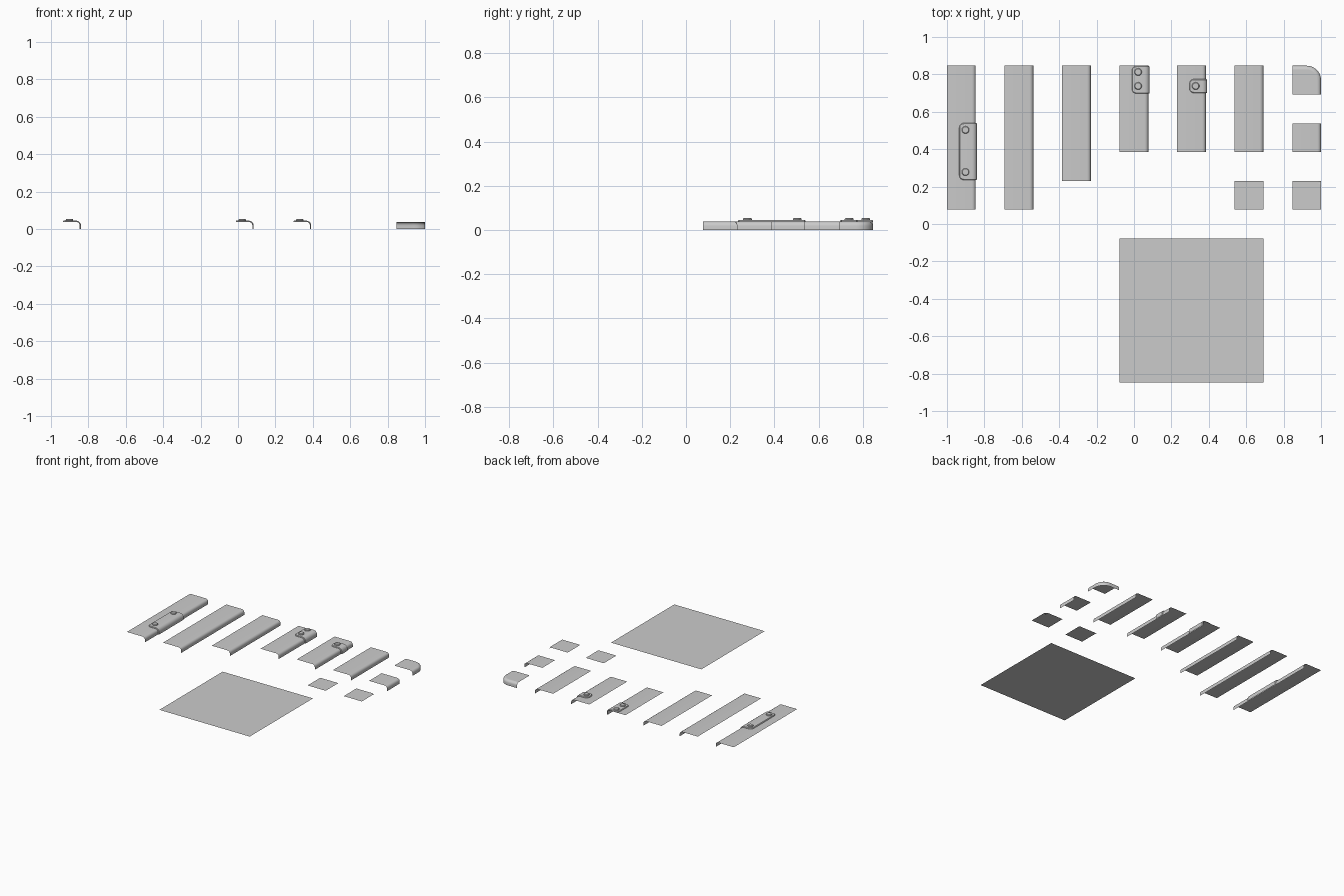
import bpy, bmesh
from math import sin, cos, pi, sqrt, hypot
from mathutils import Vector

if "Cube" in bpy.data.objects:
    bpy.data.objects.remove(bpy.data.objects["Cube"])

U = 2 / 13            # module size of the kit
TOP = U / 4           # height of the flat sheets
R = 0.02              # radius of the rolled edge
SEG = 4

# Rolled edge: (inset from the outer edge, height), flat side first
EDGE = [(R - R * sin(pi / 2 * i / SEG), TOP - R + R * cos(pi / 2 * i / SEG))
        for i in range(SEG + 1)]


def make(name, verts, faces, loc):
    bm = bmesh.new()
    vs = [bm.verts.new(v) for v in verts]
    for f in faces:
        bm.faces.new([vs[i] for i in f])
    bmesh.ops.remove_doubles(bm, verts=bm.verts, dist=1e-6)
    bm.normal_update()
    # open sheets face upward
    if sum(f.normal.z * f.calc_area() for f in bm.faces) < 0:
        bmesh.ops.reverse_faces(bm, faces=bm.faces)
    me = bpy.data.meshes.new(name)
    bm.to_mesh(me)
    bm.free()
    ob = bpy.data.objects.new(name, me)
    bpy.context.collection.objects.link(ob)
    ob.location = (loc[0], loc[1], 0)
    bpy.ops.object.select_all(action='DESELECT')
    ob.select_set(True)
    bpy.context.view_layer.objects.active = ob
    bpy.ops.object.shade_smooth_by_angle(angle=pi / 6)
    return ob


def grid(name, rows, loc, extra=None):
    n = len(rows[0])
    verts = [p for r in rows for p in r]
    faces = [(i * n + j, i * n + j + 1, (i + 1) * n + j + 1, (i + 1) * n + j)
             for i in range(len(rows) - 1) for j in range(n - 1)]
    if extra:             # flat polygon joined to the first row
        faces.append(list(range(n)) + list(range(len(verts), len(verts) + len(extra))))
        verts += extra
    return make(name, verts, faces, loc)


def flat(name, x, y, size):
    grid(name, [[(0, 0, TOP), (size, 0, TOP)], [(0, size, TOP), (size, size, TOP)]], (x, y))


def strip(name, x, y_top, length):
    prof = [(0, TOP)] + [(U - d, z) for d, z in EDGE] + [(U, 0)]
    grid(name, [[(px, 0, z), (px, length, z)] for px, z in prof], (x, y_top - length))


def on_edge(s):
    """Point and normal at run s along the strip's profile."""
    a, b = U - R, R * pi / 2
    if s <= a:
        return Vector((s, 0, TOP)), Vector((0, 0, 1))
    if s <= a + b:
        t = (s - a) / R
        n = Vector((sin(t), 0, cos(t)))
        return Vector((a, 0, TOP - R)) + n * R, n
    return Vector((U, 0, TOP - R - (s - a - b))), Vector((1, 0, 0))


def bracket(name, x, y0, y1, bolts):
    # raised plate wrapped over the rolled edge
    mid, half, rad, bev, t = (y0 + y1) / 2, (y1 - y0) / 2, 0.026, 0.004, 0.007
    s0, a, b = 0.065, U - R, R * pi / 2
    cols = [(0, 0), (0, t - bev)]
    cols += [(rad * (1 - cos(pi / 2 * i / 6)), t) for i in range(2, 7)]
    cols += [(a - s0 + b * i / SEG, t) for i in range(SEG + 1)]
    cols.append((a - s0 + b + TOP - R, t))
    rows = []
    for s, h in cols:
        k = max(rad - s, 0)
        w = half - rad + sqrt(max(rad * rad - k * k, 0))
        p, n = on_edge(s0 + s)
        sec = [(-w, 0), (-w, min(h, t - bev)), (-w + bev, h)]
        sec += [(-v, z) for v, z in reversed(sec)]
        rows.append([p + n * z + Vector((0, v, 0)) for v, z in sec])
    grid(name, rows, (x, mid))
    # domed bolt heads
    for i, by in enumerate(bolts):
        rings = [(0.02, TOP + t - 0.002), (0.02, TOP + 0.011), (0.0165, TOP + 0.016)]
        n = 16
        pts = [[(r * cos(2 * pi * j / n), r * sin(2 * pi * j / n), z) for j in range(n + 1)]
               for r, z in rings]
        grid(f"{name}_bolt_{i + 1}", pts[::-1], (x + 0.099, by), [(0, 0, TOP + 0.016)])


Y = 5.5 * U
X = [-1 + 2 * U * i for i in range(7)]

# Edge strips of decreasing length
for i, n in enumerate((5, 5, 4, 3, 3, 3)):
    strip(f"edge_strip_{i + 1}", X[i], Y, n * U)
strip("edge_strip_short", X[6], Y - 2 * U, U)

# Bolted brackets
bracket("long_bracket", X[0], 0.235, 0.54, (0.278, 0.503))
bracket("double_bracket", X[3], 0.697, 0.845, (0.738, 0.813))
bracket("single_bracket", X[4], 0.70, 0.775, (0.738,))

# Flat sheets
flat("small_panel", X[5], Y - 5 * U, U)
flat("large_panel", X[3], -Y, 5 * U)

# Outer corner, rounded in plan
CR, N = U / 2, 10
rows = []
for d, z in EDGE + [(0, 0)]:
    arc = [(U - CR + (CR - d) * sin(pi / 2 * i / N), U - CR + (CR - d) * cos(pi / 2 * i / N), z)
           for i in range(N + 1)]
    rows.append([(0, U - d, z)] + arc + [(U - d, 0, z)])
grid("outer_corner", rows, (X[6], Y - U), [(0, 0, TOP)])

# Inner corner, dipping at a single point
rows = [[(U - d * sin(pi / 2 * i / 6), U - d * cos(pi / 2 * i / 6), z) for i in range(7)]
        for d, z in EDGE[:-1]]
d, z = EDGE[-2]
rows.append([(U - 0.0002 * sin(pi / 2 * i / 6), U - 0.0002 * cos(pi / 2 * i / 6), TOP - R)
             for i in range(7)])
grid("inner_corner", rows, (X[6], Y - 5 * U), [(0, U, TOP), (0, 0, TOP), (U, 0, TOP)])
